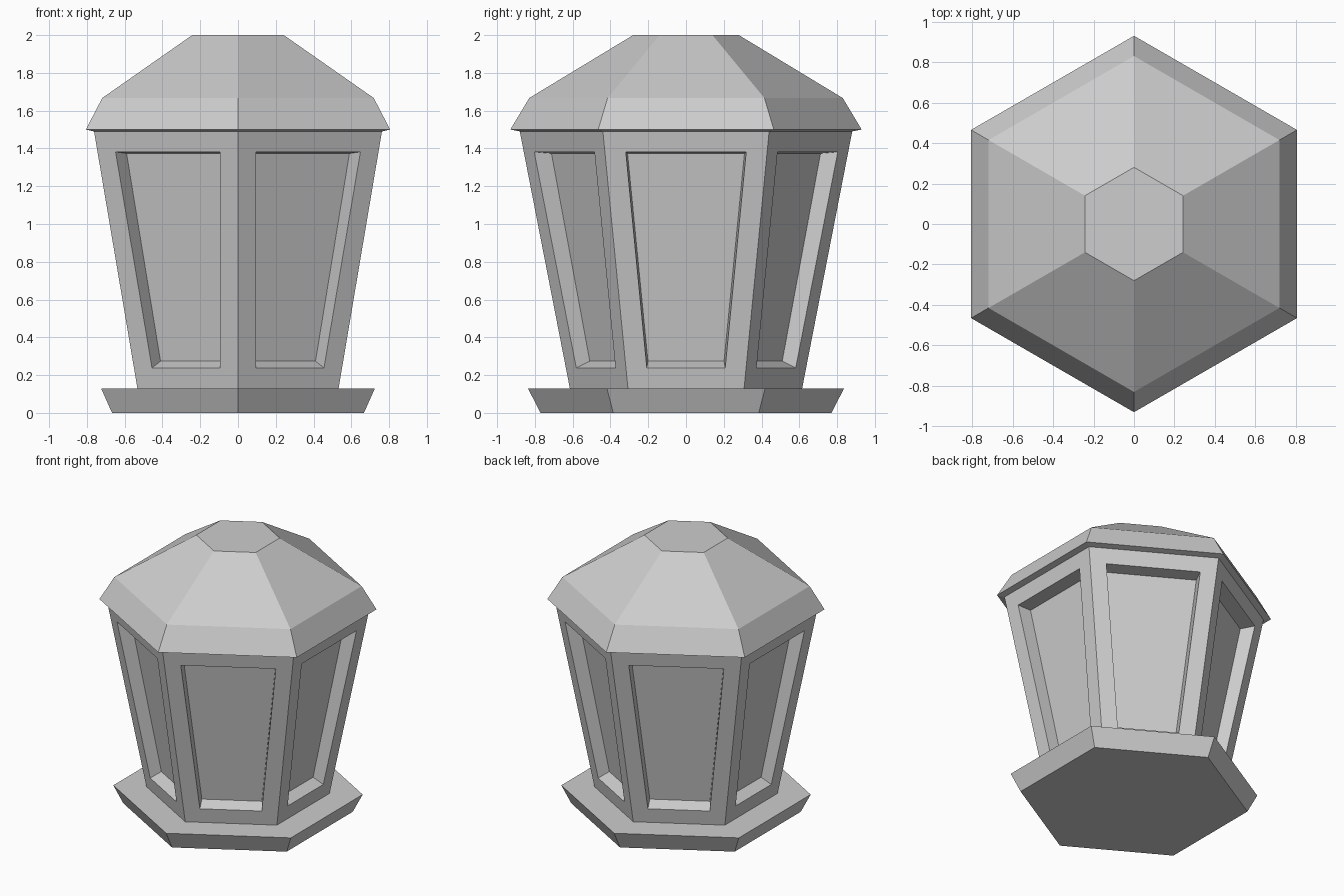
import bpy
import bmesh
from math import cos, sin, pi
from mathutils import Vector

SIDES = 6

cube = bpy.data.objects.get("Cube")
if cube:
    bpy.data.objects.remove(cube)

stone = bpy.data.materials.new("light grey stone")
stone.use_nodes = True
stone.diffuse_color = (0.61, 0.61, 0.61, 1)
stone.node_tree.nodes["Principled BSDF"].inputs["Base Color"].default_value = (0.61, 0.61, 0.61, 1)


def hex_loft(profile):
    """Loft six-sided rings through (corner radius, height) pairs, closed at both ends."""
    bm = bmesh.new()
    rings = []
    for radius, z in profile:
        angles = [pi / 2 + i * 2 * pi / SIDES for i in range(SIDES)]
        rings.append([bm.verts.new((radius * cos(a), radius * sin(a), z)) for a in angles])
    walls = []
    for low, high in zip(rings, rings[1:]):
        for i in range(SIDES):
            j = (i + 1) % SIDES
            walls.append(bm.faces.new((low[i], low[j], high[j], high[i])))
    bm.faces.new(rings[0][::-1])
    bm.faces.new(rings[-1])
    return bm, walls


def finish(name, bm):
    bm.normal_update()
    mesh = bpy.data.meshes.new(name)
    bm.to_mesh(mesh)
    bm.free()
    mesh.materials.append(stone)
    bpy.context.collection.objects.link(bpy.data.objects.new(name, mesh))


# Flared foot plate
bm, _ = hex_loft([(0.77, 0), (0.837, 0.13)])
finish("base_plate", bm)

# Tapered body with a recessed pane in every side
bm, walls = hex_loft([(0.615, 0.13), (0.88, 1.49)])
bm.normal_update()
bmesh.ops.inset_individual(bm, faces=walls, thickness=0.11, use_even_offset=True)
panes = bmesh.ops.extrude_discrete_faces(bm, faces=walls)["faces"]
for pane in panes:
    pane.normal_update()
    outward = Vector((pane.normal.x, pane.normal.y, 0)).normalized()
    across = Vector((-outward.y, outward.x, 0))
    middle = pane.calc_center_median().z
    for v in pane.verts:
        upper = v.co.z > middle
        v.co -= outward * (0.1 if upper else 0.079)
        v.co -= across * v.co.dot(across) * 0.03
        v.co.z += -0.008 if upper else 0.035
finish("lantern_body", bm)

# Faceted roof with a thin sloping underside
bm, _ = hex_loft([(0.88, 1.49), (0.93, 1.5), (0.83, 1.667), (0.28, 2)])
finish("roof", bm)
